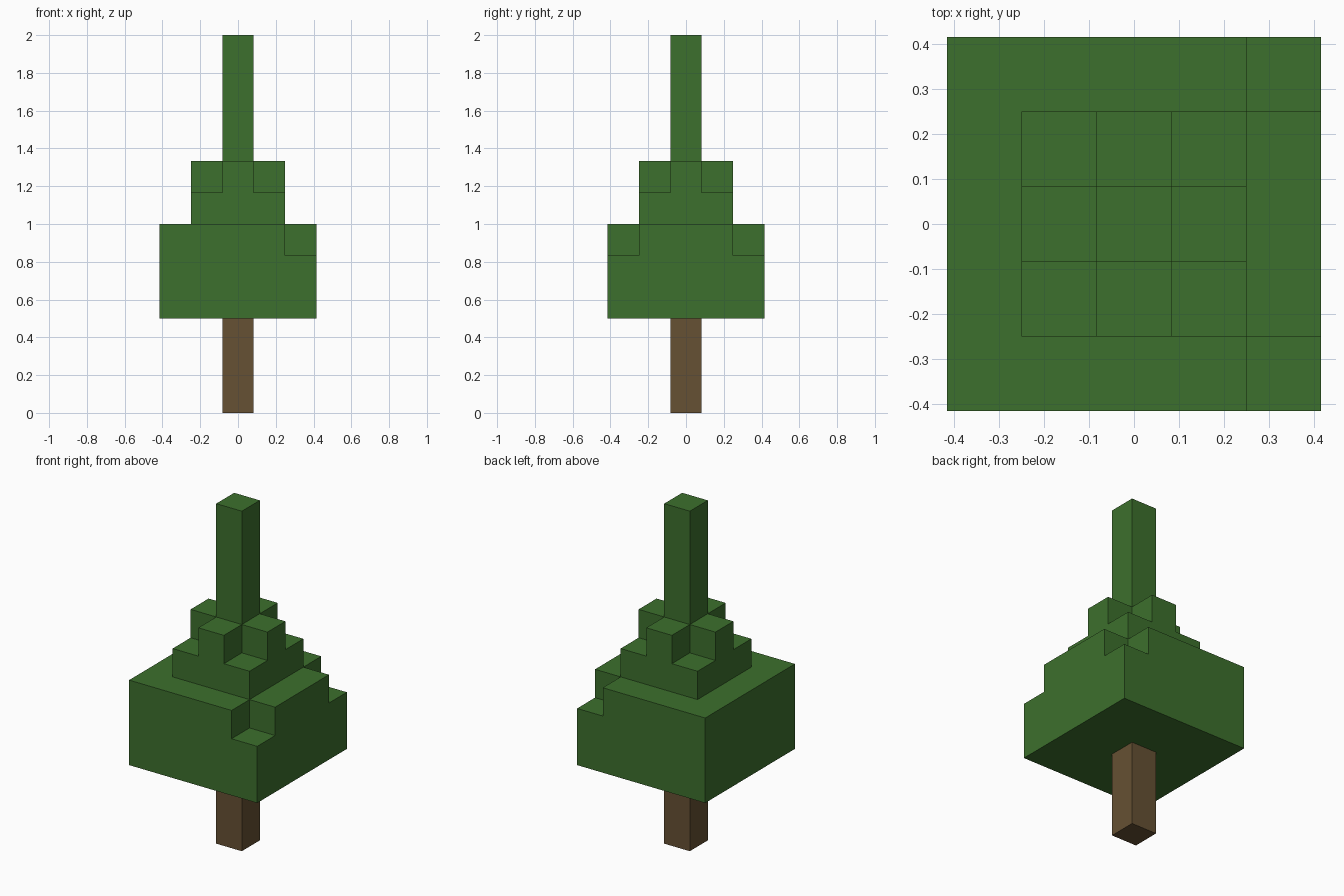
import bpy
import bmesh
from mathutils import Vector

cube = bpy.data.objects.get("Cube")
if cube:
    bpy.data.objects.remove(cube, do_unlink=True)

UNIT = 1 / 6  # edge length of one block


def make_material(name, color):
    mat = bpy.data.materials.new(name)
    mat.use_nodes = True
    mat.diffuse_color = color
    bsdf = next(n for n in mat.node_tree.nodes if n.type == 'BSDF_PRINCIPLED')
    bsdf.inputs["Base Color"].default_value = color
    return mat


def layer(radius, levels, keep=lambda x, y, z: True):
    """Square layers of blocks, filtered by a rule."""
    span = range(-radius, radius + 1)
    return {(x, y, z) for x in span for y in span for z in levels if keep(x, y, z)}


def build_blocks(name, cells, solid, mat):
    """Mesh only the block sides that are open to the air."""
    bm = bmesh.new()
    for cell in cells:
        center = Vector(cell) + Vector((0, 0, 0.5))
        for axis in range(3):
            for sign in (-1, 1):
                normal = Vector((0, 0, 0))
                normal[axis] = sign
                if tuple(int(c + n) for c, n in zip(cell, normal)) in solid:
                    continue
                u = Vector((0, 0, 0))
                u[(axis + 1) % 3] = 0.5
                v = normal.cross(u)
                mid = center + normal / 2
                corners = (mid - u - v, mid + u - v, mid + u + v, mid - u + v)
                bm.faces.new([bm.verts.new(c * UNIT) for c in corners])
    bmesh.ops.remove_doubles(bm, verts=bm.verts[:], dist=0.001)
    bmesh.ops.dissolve_limit(bm, angle_limit=0.01, verts=bm.verts[:], edges=bm.edges[:])
    mesh = bpy.data.meshes.new(name)
    bm.to_mesh(mesh)
    bm.free()
    mesh.materials.append(mat)
    obj = bpy.data.objects.new(name, mesh)
    bpy.context.collection.objects.link(obj)


bark = make_material("bark_brown", (0.133, 0.082, 0.033, 1))
leaf = make_material("leaf_green", (0.046, 0.162, 0.026, 1))

# Trunk, wide canopy with two missing corners, stepped crown, and spire
parts = {
    "trunk": (layer(0, range(3)), bark),
    "lower_canopy": (layer(2, range(3, 6),
                           lambda x, y, z: not (z == 5 and x == 2 and abs(y) == 2)), leaf),
    "middle_canopy": (layer(1, [6]), leaf),
    "cross_canopy": (layer(1, [7], lambda x, y, z: x * y == 0), leaf),
    "spire": (layer(0, range(8, 12)), leaf),
}
solid = set().union(*(cells for cells, _ in parts.values()))
for part, (cells, mat) in parts.items():
    build_blocks(part, cells, solid, mat)
